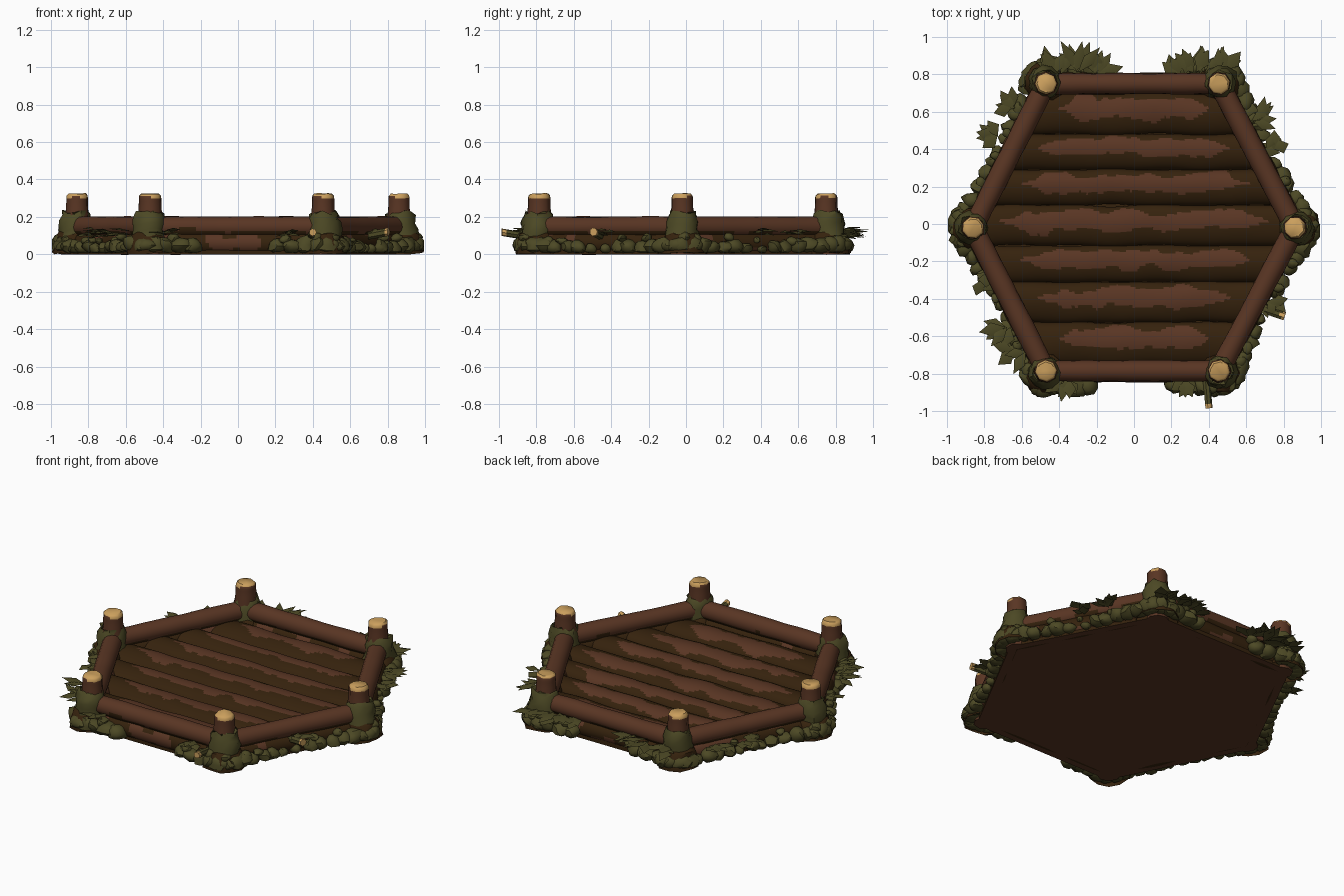
import bpy, bmesh, math, random
from mathutils import Vector, noise

if "Cube" in bpy.data.objects:
    bpy.data.objects.remove(bpy.data.objects["Cube"])

random.seed(7)


def material(name, rgb):
    m = bpy.data.materials.new(name)
    m.diffuse_color = (*rgb, 1)
    m.use_nodes = True
    m.node_tree.nodes["Principled BSDF"].inputs["Base Color"].default_value = m.diffuse_color
    return m


BROWN = material("bark brown", (0.1, 0.036, 0.017))
DARK = material("dark wood", (0.036, 0.016, 0.004))
MOSS = material("moss green", (0.073, 0.066, 0.018))
TAN = material("cut wood", (0.60, 0.35, 0.11))
MATS = [BROWN, DARK, MOSS, TAN]


def finish(bm, name, rule, smooth=None):
    """Turn a bmesh into an object, picking a material for each face by rule."""
    bmesh.ops.recalc_face_normals(bm, faces=bm.faces)
    bm.normal_update()
    for f in bm.faces:
        f.material_index = rule(f)
    me = bpy.data.meshes.new(name)
    bm.to_mesh(me)
    bm.free()
    for m in MATS:
        me.materials.append(m)
    ob = bpy.data.objects.new(name, me)
    bpy.context.collection.objects.link(ob)
    if smooth:
        bpy.context.view_layer.objects.active = ob
        ob.select_set(True)
        bpy.ops.object.shade_smooth_by_angle(angle=math.radians(smooth))
        ob.select_set(False)
    return ob


def skin(bm, rows, closed=True, caps=True):
    """Join successive rows of points with quads."""
    vs = [[bm.verts.new(p) for p in r] for r in rows]
    n = len(vs[0])
    for a, b in zip(vs, vs[1:]):
        for i in range(n if closed else n - 1):
            j = (i + 1) % n
            bm.faces.new((a[i], a[j], b[j], b[i]))
    if caps and closed:
        bm.faces.new(vs[0])
        bm.faces.new(vs[-1])


def nz(p, s, seed=0.0):
    return noise.noise(Vector((p[0] * s + seed, p[1] * s - seed, p[2] * s)))


def log(name, a, b, r, rule, steps=30, sides=16, wobble=0.004):
    a, b = Vector(a), Vector(b)
    d = (b - a).normalized()
    side = Vector((-d.y, d.x, 0))
    rows = []
    for k in range(steps + 1):
        c = a.lerp(b, k / steps)
        rr = r + wobble * nz(c, 6)
        rows.append([c + side * rr * math.cos(2 * math.pi * i / sides)
                     + Vector((0, 0, rr * math.sin(2 * math.pi * i / sides))) for i in range(sides)])
    bm = bmesh.new()
    skin(bm, rows)
    return finish(bm, name, rule, 45)


CORNERS = [Vector(p) for p in ((-.47, .75, 0), (.455, .75, 0), (.86, -.02, 0),
                               (.455, -.785, 0), (-.47, -.785, 0), (-.86, -.02, 0))]
CENTRE = Vector((0, -.02, 0))
EDGES = [(CORNERS[i], CORNERS[(i + 1) % 6]) for i in range(6)]
up = lambda z: Vector((0, 0, z))

# flat underside slab
bm = bmesh.new()
skin(bm, [[CENTRE + (c - CENTRE) * 1.06 + up(z) for c in CORNERS] for z in (0, .03)])
finish(bm, "base_slab", lambda f: 0 if f.normal.z < -.5 else 1)


# floor logs, each a rounded strip with ragged bark patches on the rear slope
def half(y):
    return .86 - .40 * abs(y + .02) / .77


CUTS = [.70, .48, .29, .10, -.115, -.31, -.525, -.75]
for n, (y1, y0) in enumerate(zip(CUTS, CUTS[1:])):
    yc, yw = (y0 + y1) / 2, (y1 - y0) / 2
    rows = []
    for j in range(23):
        v = -math.cos(math.pi * j / 22)
        y = yc + v * yw
        h = half(y)
        row = []
        for i in range(151):
            x = h * (-1 + 2 * i / 150)
            bulge = math.sqrt(max(0, 1 - v * v)) * (1 + .12 * v)
            z = .052 + .064 * bulge + .008 * bulge * nz((x, y, n), 4)
            row.append((x, y + .012 * nz((x, n, 0), 4), z))
        rows.append(row)
    bm = bmesh.new()
    skin(bm, rows, closed=False)

    def plank_rule(f, yc=yc, yw=yw, n=n):
        c = f.calc_center_median()
        v = abs((c.y - yc) / yw - .24)
        u = abs(c.x) / (half(yc) - .15)
        edge = .47 + .4 * nz((c.x, c.y * 1.5, n), 6) + .16 * nz((c.x, c.y, n + 9), 18)
        return 0 if v < edge * (1 if u < .8 else max(0, (1.03 - u) / .23)) else 1
    finish(bm, "floor_log_%d" % (n + 1), plank_rule, 60)


# rails and the darker logs under them
def rail_rule(f):
    c = f.calc_center_median()
    return 1 if c.z < .122 + .025 * nz(c, 9) else 0


def sill_rule(f):
    c = f.calc_center_median()
    return 0 if nz(c, 7) > .2 and c.z > .02 else 1


for n, (a, b) in enumerate(EDGES):
    log("rail_%d" % (n + 1), a + up(.146), b + up(.146), .056, rail_rule)
    log("sill_log_%d" % (n + 1), a + up(.06), b + up(.06), .06, sill_rule, steps=50)

# corner posts with cut tops, mossy collars and earthy roots
for n, c in enumerate(CORNERS):
    rows = []
    for z, r in ((0, .068), (.2, .066), (.25, .061), (.285, .06), (.299, .06), (.313, .058), (.324, .048)):
        rows.append([c + Vector((r * math.cos(t + n), r * math.sin(t + n),
                                 z + (.006 * nz((t, n, 0), 1.7) if z > .27 else 0)))
                     for t in [2 * math.pi * i / 8 for i in range(8)]])
    bm = bmesh.new()
    skin(bm, rows)
    finish(bm, "post_%d" % (n + 1),
           lambda f: 3 if f.calc_center_median().z > .304 + .02 * nz(f.calc_center_median(), 13) else 0, 50)
    out = (c - CENTRE).normalized()
    for part, profile, kind in (
            ("moss_collar", ((.095, .094), (.13, .09), (.17, .085), (.205, .077), (.226, .066), (.22, .055)), 2),
            ("root", ((0, .125), (.06, .115), (.1, .1), (.115, .08)), 1)):
        rows = []
        for z, r in profile:
            rows.append([c + out * .01 + Vector((math.cos(t), math.sin(t), 0)) * (r + random.uniform(-.01, .01))
                         + up(max(0, z + random.uniform(-.012, .012)))
                         for t in [2 * math.pi * i / 11 for i in range(11)]])
        bm = bmesh.new()
        skin(bm, rows, caps=False)
        finish(bm, "%s_%d" % (part, n + 1), lambda f: kind, 50)


def rock(bm, c, r):
    """One lumpy stone, flattened on the ground."""
    vs = bmesh.ops.create_icosphere(bm, subdivisions=2, radius=1)["verts"]
    seed = random.uniform(0, 90)
    s = Vector((random.uniform(.85, 1.15), random.uniform(.85, 1.15), random.uniform(.7, .9))) * r
    for v in vs:
        k = 1 + .35 * nz(v.co, 1.1, seed)
        p = c + Vector((v.co.x * s.x, v.co.y * s.y, v.co.z * s.z)) * k
        v.co = (max(-.995, min(.995, p.x)), p.y, max(.008, p.z))


# mossy stones, thick at the corners, thin at the middle of each edge
for n, (a, b) in enumerate(EDGES):
    bm = bmesh.new()
    d = b - a
    out = Vector((-d.y, d.x, 0)).normalized()
    straight = abs(d.y) < .1
    for k in range(13):
        t = k / 12
        near = abs(t - .5) * 2
        if straight and near < .45:
            continue
        p = a + d * (t + random.uniform(-.02, .02))
        r = .038 + .02 * near + random.uniform(-.008, .008)
        rock(bm, p + out * (.058 + .026 * near) + up(r * .85), r)
        if random.random() < .5:
            rock(bm, p + d * .04 + out * (.065 + .02 * near) + up(.08 + random.uniform(-.01, .015)), r * .62)
    finish(bm, "edge_stones_%d" % (n + 1), lambda f: 2, 40)

bm = bmesh.new()
for c in CORNERS:
    base = math.atan2(c.y + .02, c.x)
    for k in range(-1, 2):
        t = base + k * .85
        rock(bm, c + Vector((math.cos(t), math.sin(t), 0)) * .092 + up(.048), random.uniform(.046, .058))
finish(bm, "corner_stones", lambda f: 2, 40)


# leaf tufts: fans of folded pointed blades (x, y, direction in degrees, length, count)
def blade(bm, p, ang, length, width, rise):
    d = Vector((math.cos(ang), math.sin(ang), rise))
    s = Vector((-d.y, d.x, 0)) * width
    base, tip = bm.verts.new(p), bm.verts.new(p + d * length)
    mid = bm.verts.new(p + d * length * .5 + up(.01))
    l, r = bm.verts.new(p + d * length * .5 + s), bm.verts.new(p + d * length * .5 - s)
    for f in ((base, mid, l), (mid, tip, l), (base, r, mid), (mid, r, tip)):
        bm.faces.new(f)


TUFTS = [(-.42, .80, 105, .15, 6), (-.30, .81, 92, .19, 6), (-.20, .80, 70, .14, 5), (.24, .80, 105, .12, 5),
         (.35, .81, 90, .15, 7), (.46, .82, 65, .14, 5), (-.72, .47, 170, .12, 5), (-.64, .62, 145, .12, 5),
         (-.67, -.55, 210, .14, 5), (-.60, -.68, 190, .14, 6), (-.36, -.83, 255, .12, 5), (.30, -.83, 265, .11, 5),
         (.66, .55, 30, .14, 5), (.72, .40, 40, .1, 5), (.72, -.42, -30, .09, 5), (-.78, -.3, 200, .09, 5)]
bm = bmesh.new()
for x, y, deg, length, count in TUFTS:
    for k in range(count):
        a = math.radians(deg + (k / (count - 1) - .5) * 90 + random.uniform(-9, 9))
        p = Vector((x + random.uniform(-.04, .04), y, .115 + random.uniform(-.015, .015)))
        blade(bm, p, a, length * random.uniform(.8, 1.05), random.uniform(.028, .042), random.uniform(-.15, .15))
finish(bm, "leaf_tufts", lambda f: 2, 50)

# two mossy twig stubs with pale cut ends
for n, (a, b) in enumerate((((.70, -.46, .10), (.805, -.495, .12)), ((.385, -.82, .09), (.40, -.985, .118)))):
    end = Vector(b)
    log("twig_%d" % (n + 1), a, b, .022, lambda f, e=end: 3 if (f.calc_center_median() - e).length < .029 else 2,
        steps=7, sides=7)
